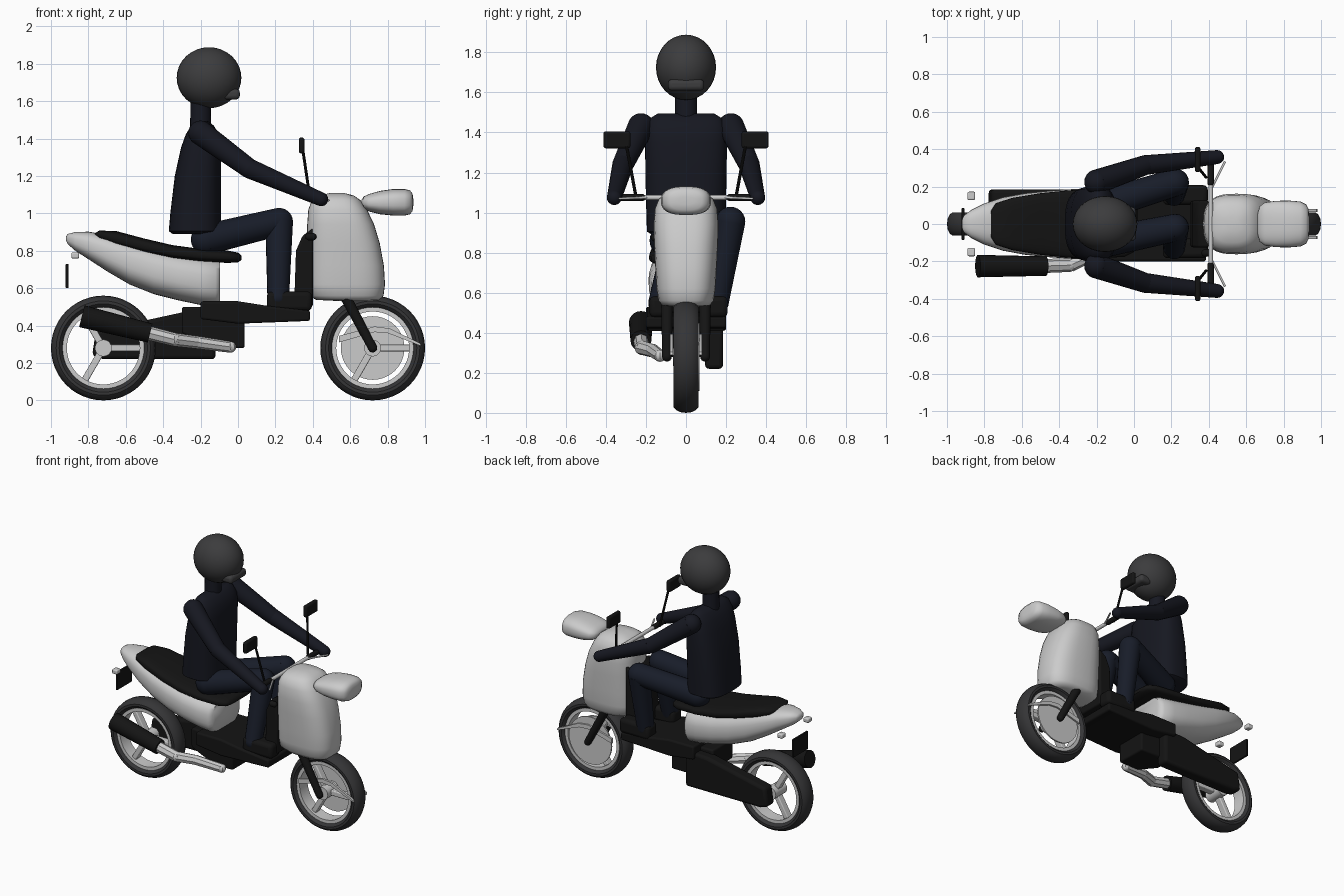
import bpy, bmesh
from math import sin, cos, pi, radians
from mathutils import Vector, Matrix


def mat(name, c):
    m = bpy.data.materials.new(name)
    m.diffuse_color = (*c, 1)
    return m


BLACK = mat("black_plastic", (0.007, 0.007, 0.007))
RUBBER = mat("rubber", (0.035, 0.035, 0.037))
CLOTH = mat("dark_cloth", (0.008, 0.009, 0.015))
TROUSER = mat("trouser_cloth", (0.009, 0.012, 0.022))
SHELL = mat("helmet_shell", (0.045, 0.045, 0.047))


def finish(name, bm, m=None, smooth=35, bevel=0):
    bmesh.ops.recalc_face_normals(bm, faces=bm.faces)
    me = bpy.data.meshes.new(name)
    bm.to_mesh(me)
    bm.free()
    ob = bpy.data.objects.new(name, me)
    bpy.context.collection.objects.link(ob)
    if m:
        me.materials.append(m)
    if bevel:
        b = ob.modifiers.new("bevel", 'BEVEL')
        b.width, b.segments = bevel, 3
    bpy.ops.object.select_all(action='DESELECT')
    ob.select_set(True)
    bpy.context.view_layer.objects.active = ob
    if smooth:
        bpy.ops.object.shade_smooth_by_angle(angle=radians(smooth))
    return ob


def box(name, c, s, m=None, bevel=0.01):
    bm = bmesh.new()
    bmesh.ops.create_cube(bm, size=1, matrix=Matrix.Translation(c) @ Matrix.Diagonal((*s, 1)))
    return finish(name, bm, m, 35, bevel)


def limb(name, pts, m=None, n=20, joints=True):
    """Tapered tube through (x, y, z, radius) points with round joints."""
    bm = bmesh.new()
    for p, q in zip(pts, pts[1:]):
        a, b = Vector(p[:3]), Vector(q[:3])
        d = b - a
        M = Matrix.Translation((a + b) / 2) @ d.to_track_quat('Z', 'Y').to_matrix().to_4x4()
        bmesh.ops.create_cone(bm, cap_ends=True, segments=n, radius1=p[3], radius2=q[3],
                              depth=d.length, matrix=M)
    if joints:
        for p in pts:
            bmesh.ops.create_uvsphere(bm, u_segments=n, v_segments=12, radius=p[3],
                                      matrix=Matrix.Translation(p[:3]))
    return finish(name, bm, m)


def loft(name, secs, axis, m=None, p=2.6, n=36):
    """Superellipse sections (t, a0, a1, half_width); axis is the direction of t."""
    bm = bmesh.new()
    rings = []
    for t, a0, a1, w in secs:
        ring = []
        for i in range(n):
            c, s = cos(2 * pi * i / n), sin(2 * pi * i / n)
            u = (a0 + a1) / 2 + (a1 - a0) / 2 * abs(c) ** (2 / p) * (1 if c > 0 else -1)
            y = w * abs(s) ** (2 / p) * (1 if s > 0 else -1)
            ring.append(bm.verts.new((t, y, u) if axis == 'x' else (u, y, t)))
        rings.append(ring)
    for a, b in zip(rings, rings[1:]):
        for i in range(n):
            bm.faces.new((a[i], a[(i + 1) % n], b[(i + 1) % n], b[i]))
    bm.faces.new(rings[0])
    bm.faces.new(rings[-1])
    return finish(name, bm, m, 55)


def prism(name, prof, y0, y1, m=None, bevel=0.012):
    """Side profile in x, z extruded across y."""
    bm = bmesh.new()
    f = bm.faces.new([bm.verts.new((x, y0, z)) for x, z in prof])
    r = bmesh.ops.extrude_face_region(bm, geom=[f])
    vs = [v for v in r["geom"] if isinstance(v, bmesh.types.BMVert)]
    bmesh.ops.translate(bm, verts=vs, vec=(0, y1 - y0, 0))
    return finish(name, bm, m, 35, bevel)


def lathe(name, prof, c, m=None, n=48, smooth=40):
    """Closed (radius, y) profile revolved round the axle."""
    bm = bmesh.new()
    rings = [[bm.verts.new((c[0] + r * cos(2 * pi * i / n), c[1] + y, c[2] + r * sin(2 * pi * i / n)))
              for r, y in prof] for i in range(n)]
    k = len(prof)
    for i in range(n):
        a, b = rings[i], rings[(i + 1) % n]
        for j in range(k):
            bm.faces.new((a[j], a[(j + 1) % k], b[(j + 1) % k], b[j]))
    return finish(name, bm, m, smooth)


# wheels
for side, x in (("front", 0.72), ("rear", -0.72)):
    c = (x, 0, 0.28)
    lathe(side + "_tyre", [(0.244 + 0.036 * cos(2 * pi * i / 14), 0.063 * sin(2 * pi * i / 14))
                           for i in range(14)], c, RUBBER)
    lathe(side + "_rim", [(0.195, -0.045), (0.218, -0.045), (0.218, 0.045), (0.195, 0.045)], c)
    limb(side + "_hub", [(x, -0.065, 0.28, 0.045), (x, 0.065, 0.28, 0.045)], None, 20, False)
    for k in range(3):
        a = radians(120 * k)
        s = box(f"{side}_spoke_{k}", (0, 0, 0), (0.18, 0.05, 0.036), None, 0.006)
        s.matrix_world = (Matrix.Translation(c) @ Matrix.Rotation(-a, 4, 'Y')
                          @ Matrix.Translation((0.115, 0, 0)))
limb("front_brake_disc", [(0.72, 0.058, 0.28, 0.17), (0.72, 0.068, 0.28, 0.17)], None, 40, False)

# front fork and guard stays
for n, s in (("right", -1), ("left", 1)):
    limb(n + "_fork_leg", [(0.55, s * 0.095, 0.6, 0.03), (0.72, s * 0.095, 0.28, 0.024)], BLACK)
    prism(n + "_guard_stay", [(0.54, 0.31), (0.73, 0.365), (0.8, 0.36), (0.98, 0.29), (0.975, 0.305),
                              (0.81, 0.385), (0.73, 0.395), (0.54, 0.345)],
          s * 0.065, s * 0.08, None, 0)

# front fairing, headlight and inner panel
loft("front_fairing", [(0.53, 0.56, 0.72, 0.08), (0.537, 0.42, 0.76, 0.12), (0.56, 0.375, 0.778, 0.138),
                       (0.62, 0.368, 0.786, 0.147), (0.72, 0.368, 0.78, 0.153), (0.84, 0.368, 0.758, 0.159),
                       (0.94, 0.37, 0.728, 0.162), (1.02, 0.376, 0.69, 0.155), (1.07, 0.395, 0.655, 0.135),
                       (1.095, 0.43, 0.62, 0.1), (1.108, 0.49, 0.57, 0.04)], 'z', None, 2.8)
loft("headlight", [(0.66, 1.05, 1.07, 0.05), (0.672, 1.025, 1.09, 0.095), (0.7, 1.01, 1.103, 0.115),
                   (0.76, 0.995, 1.12, 0.124), (0.83, 0.988, 1.13, 0.125), (0.89, 0.988, 1.13, 0.12),
                   (0.92, 0.995, 1.123, 0.105), (0.933, 1.012, 1.105, 0.08), (0.937, 1.04, 1.08, 0.04)], 'x')
prism("inner_panel", [(0.3, 0.5), (0.4, 0.5), (0.4, 0.92), (0.345, 0.88), (0.31, 0.8)], -0.125, 0.125, BLACK)
limb("ignition_knob", [(0.38, -0.155, 0.875, 0.02), (0.4, -0.155, 0.875, 0.02)], BLACK)

# handlebar, levers and mirrors
limb("handlebar", [(0.41, -0.33, 1.075, 0.013), (0.41, 0.33, 1.075, 0.013)])
for n, s in (("right", -1), ("left", 1)):
    limb(n + "_grip", [(0.41, s * 0.22, 1.075, 0.018), (0.41, s * 0.36, 1.075, 0.018)], BLACK)
    limb(n + "_lever", [(0.42, s * 0.2, 1.075, 0.006), (0.485, s * 0.33, 1.07, 0.006)])
    limb(n + "_mirror_stalk", [(0.385, s * 0.25, 1.08, 0.008), (0.345, s * 0.3, 1.35, 0.008)], BLACK, 10)
    box(n + "_mirror", (0.34, s * 0.345, 1.363), (0.03, 0.135, 0.085), BLACK, 0.012)

# rear body and seat
loft("rear_body", [(-0.92, 0.855, 0.875, 0.02), (-0.91, 0.835, 0.89, 0.045), (-0.87, 0.8, 0.9, 0.075),
                   (-0.8, 0.755, 0.902, 0.11), (-0.7, 0.69, 0.885, 0.143), (-0.58, 0.62, 0.855, 0.165),
                   (-0.45, 0.568, 0.82, 0.178), (-0.32, 0.535, 0.79, 0.187), (-0.2, 0.51, 0.77, 0.186),
                   (-0.12, 0.5, 0.76, 0.175), (-0.095, 0.515, 0.75, 0.155)], 'x')
loft("seat", [(-0.765, 0.875, 0.895, 0.07), (-0.74, 0.86, 0.908, 0.11), (-0.65, 0.825, 0.905, 0.14),
              (-0.5, 0.785, 0.865, 0.165), (-0.35, 0.755, 0.83, 0.18), (-0.2, 0.74, 0.81, 0.185),
              (-0.05, 0.735, 0.8, 0.175), (0.0, 0.738, 0.79, 0.15), (0.018, 0.75, 0.775, 0.12)],
     'x', BLACK, 3.2)
box("number_plate", (-0.914, 0, 0.665), (0.014, 0.17, 0.13), BLACK, 0.003)
for n, s in (("right", -1), ("left", 1)):
    box(n + "_rear_indicator", (-0.87, s * 0.15, 0.775), (0.042, 0.045, 0.032), None, 0.008)

# floorboard, engine and drive case
prism("floorboard", [(-0.2, 0.435), (0.0, 0.41), (0.385, 0.425), (0.385, 0.48), (0.16, 0.505),
                     (0.0, 0.53), (-0.2, 0.53)], -0.2, 0.2, BLACK)
prism("engine", [(-0.3, 0.36), (-0.12, 0.28), (0.035, 0.28), (0.035, 0.5), (-0.3, 0.5)], -0.11, 0.12, BLACK)
prism("drive_case", [(-0.78, 0.24), (-0.72, 0.22), (-0.12, 0.22), (-0.12, 0.48), (-0.3, 0.47),
                     (-0.76, 0.37)], 0.095, 0.185, BLACK, 0.02)

# exhaust
limb("exhaust_pipe", [(-0.04, -0.13, 0.285, 0.03), (-0.22, -0.165, 0.31, 0.034), (-0.34, -0.22, 0.325, 0.036),
                      (-0.5, -0.225, 0.365, 0.038)], None, 8)
limb("muffler", [(-0.47, -0.225, 0.36, 0.052), (-0.835, -0.225, 0.45, 0.06)], BLACK, 20, False)

# rider torso and head
loft("torso", [(0.89, -0.35, -0.12, 0.17), (0.905, -0.37, -0.09, 0.195), (1.0, -0.362, -0.09, 0.198),
               (1.2, -0.338, -0.09, 0.203), (1.35, -0.305, -0.09, 0.204), (1.42, -0.28, -0.1, 0.2),
               (1.47, -0.25, -0.13, 0.18), (1.495, -0.22, -0.165, 0.14)], 'z', CLOTH, 2.8)
limb("neck", [(-0.2, 0, 1.45, 0.056), (-0.2, 0, 1.62, 0.054)], CLOTH)
bm = bmesh.new()
bmesh.ops.create_uvsphere(bm, u_segments=28, v_segments=16, radius=1,
                          matrix=Matrix.Translation((-0.155, 0, 1.725)) @ Matrix.Diagonal((0.173, 0.15, 0.163, 1)))
finish("helmet", bm, SHELL)
box("chin_guard", (-0.035, 0, 1.637), (0.09, 0.18, 0.056), SHELL, 0.02)

# rider arms and legs
for n, s, hip, knee, foot in (("right", -1, -0.1, -0.02, -0.13), ("left", 1, 0.1, 0.222, 0.155)):
    limb(n + "_arm", [(-0.2, s * 0.225, 1.43, 0.066), (0.06, s * 0.315, 1.24, 0.053),
                      (0.445, s * 0.358, 1.075, 0.037)], CLOTH)
    limb(n + "_leg", [(-0.17, hip, 0.86, 0.082), (0.22, knee, 0.955, 0.074), (0.215, foot, 0.55, 0.058)], TROUSER)
    box(n + "_shoe", (0.275, foot, 0.53), (0.24, 0.105, 0.105), BLACK, 0.025)
